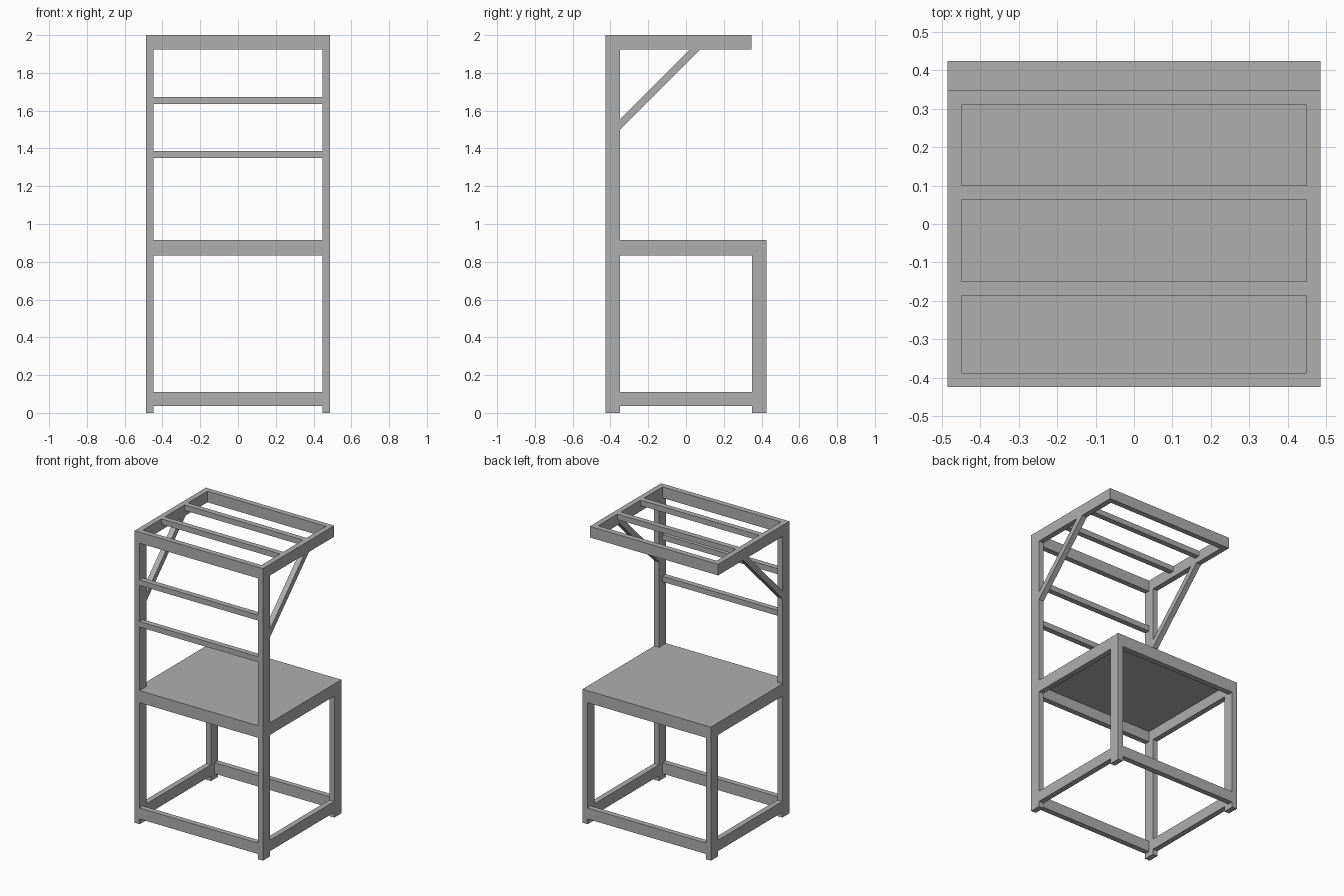
import bpy
import bmesh

if "Cube" in bpy.data.objects:
    bpy.data.objects.remove(bpy.data.objects["Cube"], do_unlink=True)

mat = bpy.data.materials.new("grey_timber")
mat.use_nodes = True
grey = (0.43, 0.43, 0.43, 1)
mat.diffuse_color = grey
mat.node_tree.nodes["Principled BSDF"].inputs["Base Color"].default_value = grey

X, Y = 0.486, 0.425      # half width and half depth
T, W = 0.0375, 0.076     # board thickness and width
INNER = X - T
DECK = 0.915             # worktop height
ROOF_BACK = 0.347        # rear edge of the overhead frame


def prism(name, profile, x0, x1):
    """Extrude a (y, z) outline along x."""
    bm = bmesh.new()
    face = bm.faces.new([bm.verts.new((x0, y, z)) for y, z in profile])
    ext = bmesh.ops.extrude_face_region(bm, geom=[face])
    verts = [v for v in ext["geom"] if isinstance(v, bmesh.types.BMVert)]
    bmesh.ops.translate(bm, verts=verts, vec=(x1 - x0, 0, 0))
    bmesh.ops.recalc_face_normals(bm, faces=bm.faces)
    mesh = bpy.data.meshes.new(name)
    bm.to_mesh(mesh)
    bm.free()
    mesh.materials.append(mat)
    obj = bpy.data.objects.new(name, mesh)
    bpy.context.collection.objects.link(obj)


def board(name, x, y, z):
    prism(name, [(y[0], z[0]), (y[1], z[0]), (y[1], z[1]), (y[0], z[1])], *x)


SPAN = (-INNER, INNER)
front, back = (-Y, -Y + T), (Y - T, Y)
between = (-Y + W, Y - W)
low, apron, roof = (0.036, 0.111), (0.832, DECK - 0.01), (2 - W, 2)

# Uprights, side rails and diagonal braces, one set per side
for side, x in (("left", (INNER, X)), ("right", (-X, -INNER))):
    board(side + "_tall_post", x, (-Y, -Y + W), (0, 2))
    board(side + "_back_leg", x, (Y - W, Y), (0, DECK - 0.01))
    board(side + "_low_rail", x, between, low)
    board(side + "_table_rail", x, between, apron)
    board(side + "_roof_rail", x, (-Y + W, ROOF_BACK), roof)
    y0, z1 = -Y + W, 2 - W
    prism(side + "_brace",
          [(y0, 1.50), (0.075, z1), (0.021, z1), (y0, 1.554)], *x)

# Cross rails of the table base
for end, y in (("front", front), ("back", back)):
    board(end + "_low_rail", SPAN, y, low)
    board(end + "_table_rail", SPAN, y, apron)

# Worktop sheet, notched around the tall posts
board("worktop", (-X, X), (-Y + W, Y), (DECK - 0.01, DECK))
board("worktop_front_strip", SPAN, (-Y, -Y + W), (DECK - 0.01, DECK))

# Front rungs between the tall posts
for i, z in enumerate((1.35, 1.635)):
    board(f"rung_{i + 1}", SPAN, front, (z, z + T))

# Overhead frame beams and slats
board("roof_front_beam", SPAN, front, roof)
board("roof_back_beam", SPAN, (ROOF_BACK - T, ROOF_BACK), roof)
for i, y in enumerate((-0.187, 0.063)):
    board(f"roof_slat_{i + 1}", SPAN, (y, y + T), (2 - T, 2))
